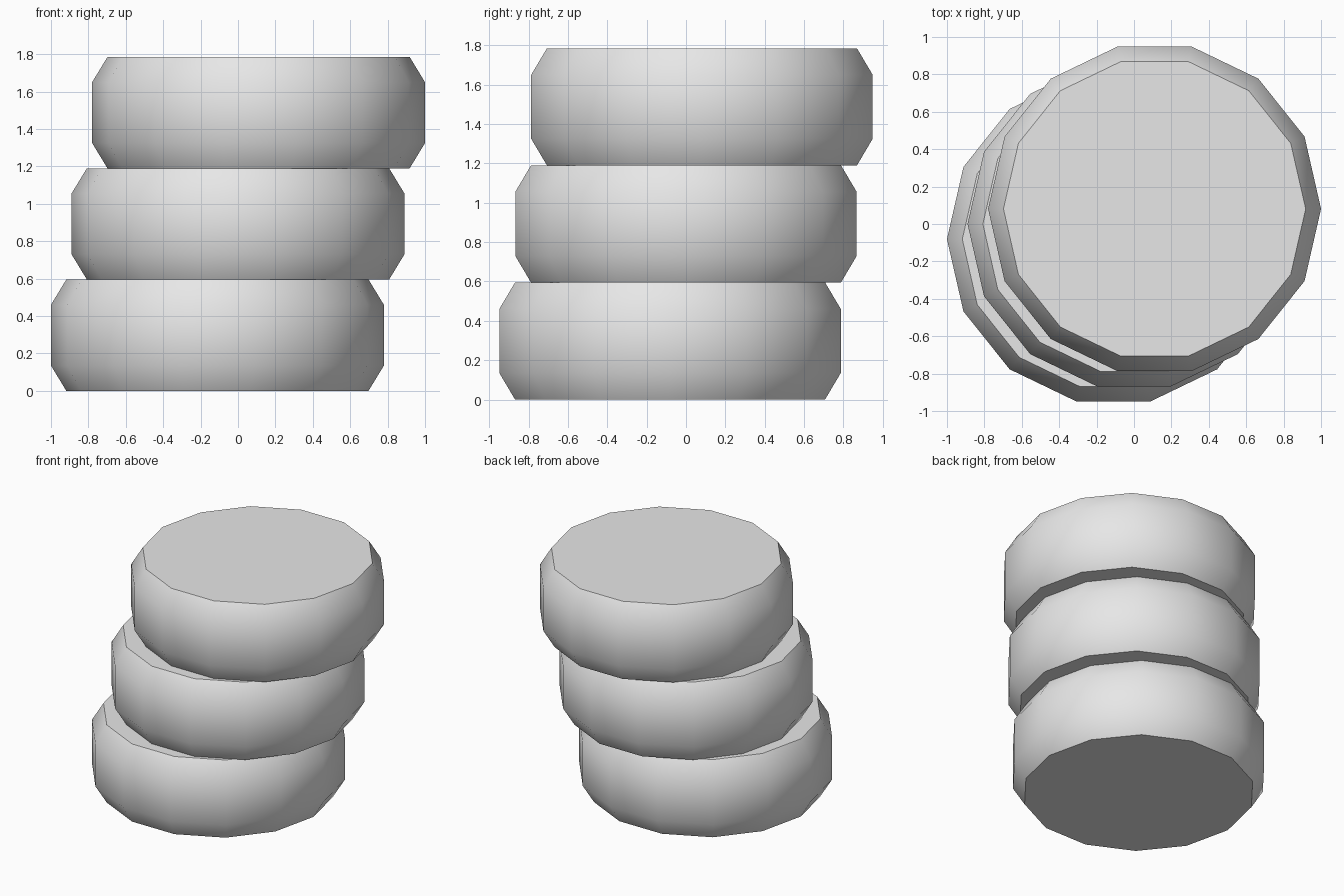
import bpy
import bmesh
import math

cube = bpy.data.objects.get("Cube")
if cube:
    bpy.data.objects.remove(cube, do_unlink=True)

SIDES = 14
LAYER_HEIGHT = 0.595
# Half profile of one layer: (radius, height)
PROFILE = [(0.808, 0.0), (0.89, 0.135), (0.89, 0.46), (0.808, LAYER_HEIGHT)]

grey = bpy.data.materials.new("plain_grey")
grey.use_nodes = True
grey.diffuse_color = (0.8, 0.8, 0.8, 1)
grey.node_tree.nodes["Principled BSDF"].inputs["Base Color"].default_value = (0.8, 0.8, 0.8, 1)


def make_layer(name, x, y, z):
    """Chamfered drum built from stacked rings, with flat caps."""
    bm = bmesh.new()
    rings = []
    for radius, height in PROFILE:
        angles = [math.tau * i / SIDES for i in range(SIDES)]
        rings.append([bm.verts.new((radius * math.cos(a), radius * math.sin(a), height))
                      for a in angles])
    for low, high in zip(rings, rings[1:]):
        for i in range(SIDES):
            j = (i + 1) % SIDES
            bm.faces.new((low[i], low[j], high[j], high[i]))
    bm.faces.new(rings[0][::-1])
    bm.faces.new(rings[-1])
    mesh = bpy.data.meshes.new(name)
    bm.to_mesh(mesh)
    bm.free()
    mesh.materials.append(grey)
    layer = bpy.data.objects.new(name, mesh)
    layer.location = (x, y, z)
    bpy.context.collection.objects.link(layer)

    # Rounded wall, crisp cap rims
    bpy.ops.object.select_all(action="DESELECT")
    layer.select_set(True)
    bpy.context.view_layer.objects.active = layer
    bpy.ops.object.shade_smooth_by_angle(angle=math.radians(45))


# Leaning stack: each layer steps diagonally to the back left
for step, name in enumerate(("bottom_layer", "middle_layer", "top_layer")):
    make_layer(name, 0.11 * (step - 1), 0.081 * (step - 1), LAYER_HEIGHT * step)
